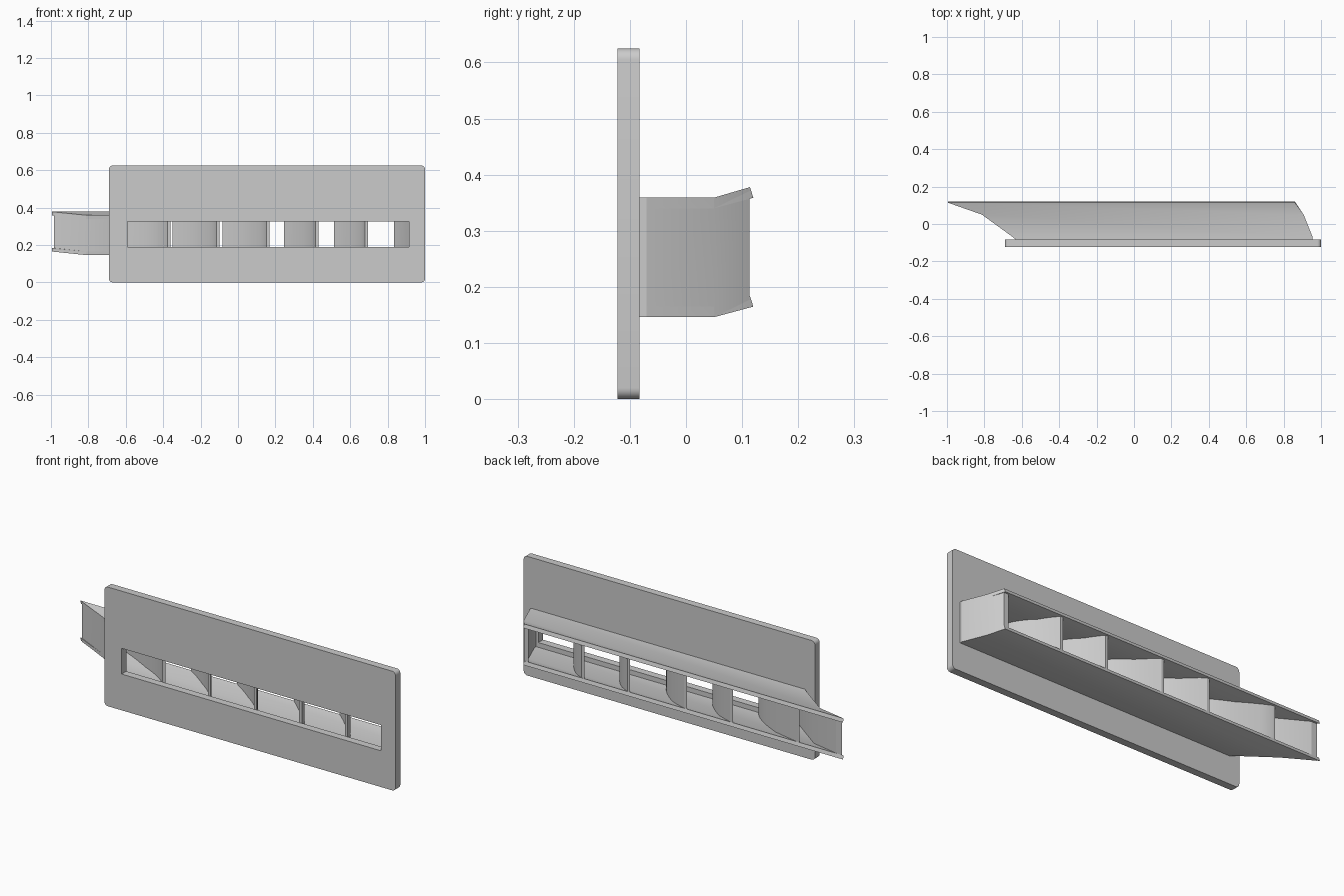
import bpy, bmesh, math

old = bpy.data.objects.get("Cube")
if old:
    bpy.data.objects.remove(old, do_unlink=True)

grey = bpy.data.materials.new("plain grey")
grey.use_nodes = True
grey.diffuse_color = (0.6, 0.6, 0.6, 1)
grey.node_tree.nodes["Principled BSDF"].inputs["Base Color"].default_value = (0.6, 0.6, 0.6, 1)

Y_FRONT, Y_BEND, Y_BACK = -0.085, 0.05, 0.117
FLOOR, ROOF, SHEET = 0.146, 0.359, 0.019


def finish(name, bm):
    bmesh.ops.recalc_face_normals(bm, faces=bm.faces)
    mesh = bpy.data.meshes.new(name)
    bm.to_mesh(mesh)
    bm.free()
    mesh.materials.append(grey)
    obj = bpy.data.objects.new(name, mesh)
    bpy.context.collection.objects.link(obj)
    bpy.ops.object.select_all(action='DESELECT')
    obj.select_set(True)
    bpy.context.view_layer.objects.active = obj
    bpy.ops.object.shade_smooth_by_angle(angle=math.radians(20))
    return obj


def lift(y):
    """Rise of the duct behind its bend."""
    return max(0, y - Y_BEND) * 0.28


def loft(name, sections, z0, z1, skew=0.0):
    """Solid through (y, x_min, x_max) sections, its rear following the bend."""
    bm = bmesh.new()
    rings = []
    for y, x0, x1 in sections:
        s = skew if y == Y_BACK else 0
        rings.append([bm.verts.new((x, y + d * s, z + lift(y)))
                      for x, z, d in ((x0, z0, 1), (x1, z0, 1), (x1, z1, -1), (x0, z1, -1))])
    for a, b in zip(rings, rings[1:]):
        for i in range(4):
            j = (i + 1) % 4
            bm.faces.new((a[i], a[j], b[j], b[i]))
    bm.faces.new(rings[0])
    bm.faces.new(rings[-1])
    return finish(name, bm)


def rounded_rect(x0, x1, z0, z1, r):
    """Rectangle outline, with rounded corners when r is above zero."""
    if r == 0:
        return [(x0, z0), (x1, z0), (x1, z1), (x0, z1)]
    pts = []
    corners = ((x1 - r, z1 - r), (x0 + r, z1 - r), (x0 + r, z0 + r), (x1 - r, z0 + r))
    for q, (cx, cz) in enumerate(corners):
        for k in range(7):
            a = (q + k / 6) * math.pi / 2
            pts.append((cx + r * math.cos(a), cz + r * math.sin(a)))
    return pts


# Face plate: rounded outline with a long slot, extruded
curve = bpy.data.curves.new("plate_outline", 'CURVE')
curve.dimensions = '2D'
curve.fill_mode = 'BOTH'
curve.extrude = 0.0195
for outline in (rounded_rect(-0.69, 1.0, 0, 0.625, 0.02),
                rounded_rect(-0.59, 0.915, 0.19, 0.325, 0)):
    spline = curve.splines.new('POLY')
    spline.points.add(len(outline) - 1)
    for p, (x, z) in zip(spline.points, outline):
        p.co = (x, z, 0, 1)
    spline.use_cyclic_u = True
helper = bpy.data.objects.new("plate_outline", curve)
bpy.context.collection.objects.link(helper)
flat = bpy.data.meshes.new_from_object(
    helper.evaluated_get(bpy.context.evaluated_depsgraph_get()))
bpy.data.objects.remove(helper, do_unlink=True)
bm = bmesh.new()
bm.from_mesh(flat)
bpy.data.meshes.remove(flat)
for v in bm.verts:
    x, z, y = v.co
    v.co = (x, -0.1025 - y, z)
bmesh.ops.remove_doubles(bm, verts=bm.verts, dist=0.0001)
finish("face_plate", bm)

# Plan of the duct: left and right edge at each depth
plan = [(Y_FRONT, -0.63, 0.955), (-0.07, -0.648, 0.955),
        (Y_BEND, -0.813, 0.907), (Y_BACK, -0.995, 0.86)]

# Roof and floor sheets
loft("duct_roof", plan, ROOF - SHEET, ROOF, 0.003)
loft("duct_floor", plan, FLOOR, FLOOR + SHEET, 0.003)

# End walls, fitted between the sheets
low, high = FLOOR + 0.001, ROOF - 0.001
ends = plan[:-1] + [(Y_BACK - 0.004, -0.985, 0.862)]
loft("long_end_wall", [(y, a, a + 0.035) for y, a, b in ends], low, high)
loft("short_end_wall", [(y, b - 0.027, b) for y, a, b in ends], low, high)

# Curved vanes, swept further towards the long end
STEPS = 12
for n, (x, sweep) in enumerate(((-0.37, 0.36), (-0.108, 0.235), (0.16, 0.235),
                                (0.422, 0.168), (0.688, 0.168))):
    sections = []
    for k in range(STEPS + 1):
        u = k / STEPS
        y = Y_FRONT + u * (Y_BACK - 0.005 - Y_FRONT)
        cx = x - sweep * (0.3 * u + 0.7 * u * u)
        sections.append((y, cx - 0.008, cx + 0.008))
    loft(f"vane_{n + 1}", sections, FLOOR + 0.01, ROOF - 0.01)
